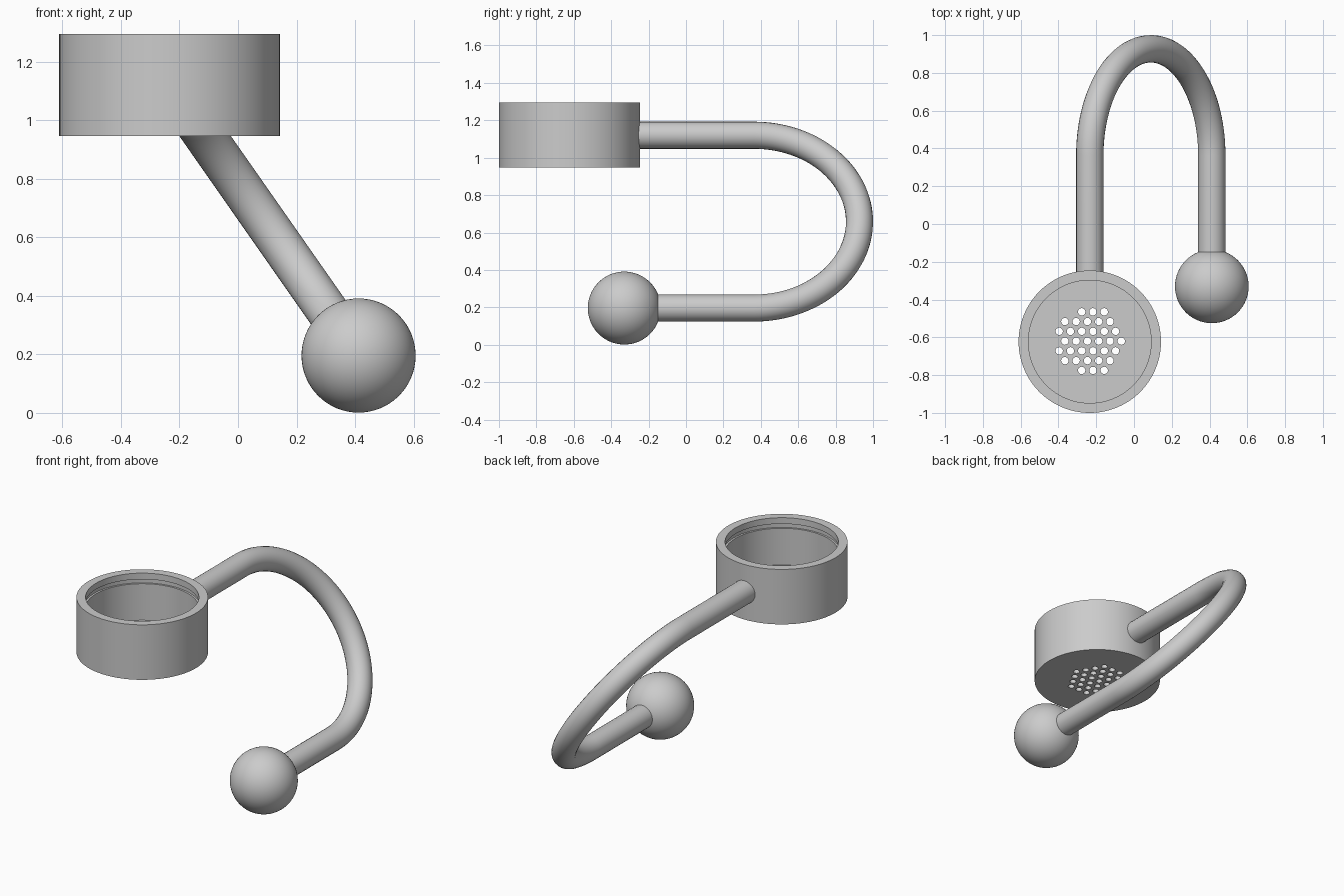
import bpy, bmesh, math
from mathutils import Vector, Matrix

cube = bpy.data.objects.get("Cube")
if cube:
    bpy.data.objects.remove(cube, do_unlink=True)

# Single grey finish
grey = bpy.data.materials.new("plain_grey")
grey.use_nodes = True
colour = (0.6, 0.6, 0.6, 1.0)
grey.diffuse_color = colour
grey.node_tree.nodes["Principled BSDF"].inputs["Base Color"].default_value = colour

CUP = Vector((-0.234, -0.623, 0.0))
BALL = Vector((0.412, -0.33, 0.196))
CUP_RADIUS, BORE_RADIUS, TUBE_RADIUS = 0.377, 0.325, 0.0725
CUP_BASE, CUP_FLOOR, CUP_TOP = 0.947, 0.997, 1.295
TUBE_TOP_Z = 1.12


def activate(obj):
    bpy.ops.object.select_all(action='DESELECT')
    obj.select_set(True)
    bpy.context.view_layer.objects.active = obj


def finish(obj, angle=35):
    obj.data.materials.clear()
    obj.data.materials.append(grey)
    activate(obj)
    bpy.ops.object.shade_smooth_by_angle(angle=math.radians(angle))


def from_bmesh(name, bm):
    bmesh.ops.recalc_face_normals(bm, faces=bm.faces[:])
    mesh = bpy.data.meshes.new(name)
    bm.to_mesh(mesh)
    bm.free()
    obj = bpy.data.objects.new(name, mesh)
    bpy.context.collection.objects.link(obj)
    return obj


def lathe(name, profile, centre, steps=96):
    """Turn an open profile of (radius, z) and cap both ends."""
    bm = bmesh.new()
    rings = []
    for r, z in profile:
        rings.append([bm.verts.new(centre + Vector((
            r * math.cos(math.tau * i / steps),
            r * math.sin(math.tau * i / steps), z))) for i in range(steps)])
    for a, b in zip(rings, rings[1:]):
        for i in range(steps):
            j = (i + 1) % steps
            bm.faces.new((a[i], a[j], b[j], b[i]))
    bm.faces.new(rings[0])
    bm.faces.new(rings[-1])
    return from_bmesh(name, bm)


# Cup with a shallow retaining groove under the rim
groove = BORE_RADIUS + 0.012
cup = lathe("cup", [
    (BORE_RADIUS, CUP_FLOOR), (BORE_RADIUS, 1.228), (groove, 1.228),
    (groove, 1.256), (BORE_RADIUS, 1.256), (BORE_RADIUS, CUP_TOP),
    (CUP_RADIUS, CUP_TOP), (CUP_RADIUS, CUP_BASE)], CUP)

# Hexagonal pattern of drain holes through the floor
PITCH = 0.0597
ROWS = {0: (-0.366, 6), 1: (-0.396, 6), 2: (-0.366, 5), 3: (-0.277, 3)}
bm = bmesh.new()
for row in range(-3, 4):
    start, count = ROWS[abs(row)]
    for i in range(count):
        place = Vector((start + i * PITCH,
                        CUP.y + 0.003 + row * PITCH * math.sin(math.pi / 3),
                        (CUP_BASE + CUP_FLOOR) / 2))
        bmesh.ops.create_cone(bm, cap_ends=True, segments=20, radius1=0.0195,
                              radius2=0.0195, depth=0.12,
                              matrix=Matrix.Translation(place))
cutter = from_bmesh("hole_cutter", bm)
cutter.hide_render = True
cut = cup.modifiers.new("drain_holes", 'BOOLEAN')
cut.operation, cut.solver, cut.object = 'DIFFERENCE', 'EXACT', cutter
activate(cup)
bpy.ops.object.modifier_apply(modifier=cut.name)
bpy.data.objects.remove(cutter, do_unlink=True)
finish(cup)

# Bent tube: straight, tilted half circle, straight
high = Vector((CUP.x, 0.0, TUBE_TOP_Z))
low = Vector((BALL.x, 0.0, BALL.z))
middle, arm = (high + low) / 2, (high - low) / 2
bend_radius = arm.length
bend_start = 1.0 - TUBE_RADIUS - bend_radius
path = [high + Vector((0, -0.275, 0))]
for i in range(65):
    t = math.pi * i / 64
    path.append(middle + arm * math.cos(t)
                + Vector((0, bend_start + bend_radius * math.sin(t), 0)))
path.append(low + Vector((0, BALL.y + 0.1, 0)))

curve = bpy.data.curves.new("tube", 'CURVE')
curve.dimensions = '3D'
curve.bevel_depth = TUBE_RADIUS
curve.bevel_resolution = 10
curve.use_fill_caps = True
spline = curve.splines.new('POLY')
spline.points.add(len(path) - 1)
for point, co in zip(spline.points, path):
    point.co = (*co, 1.0)
tube = bpy.data.objects.new("tube", curve)
bpy.context.collection.objects.link(tube)
activate(tube)
bpy.ops.object.convert(target='MESH')
finish(bpy.context.view_layer.objects.active)

# Ball on the lower end
bpy.ops.mesh.primitive_uv_sphere_add(segments=64, ring_count=32,
                                     radius=0.195, location=BALL)
ball = bpy.context.object
ball.name = "ball"
finish(ball)
